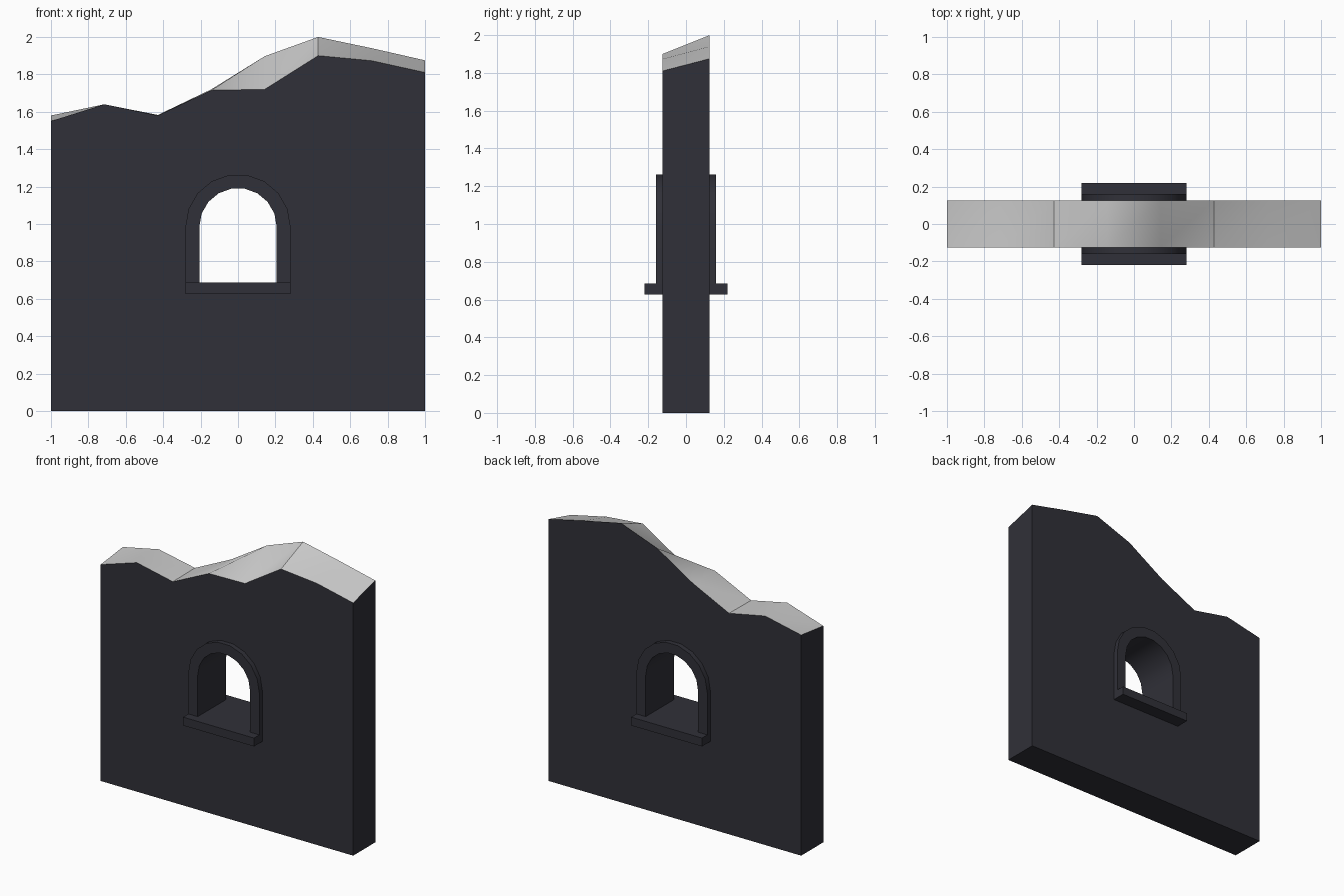
import bpy, bmesh
from math import cos, sin, pi, radians

if "Cube" in bpy.data.objects:
    bpy.data.objects.remove(bpy.data.objects["Cube"])

SPRING, SILL_TOP, SILL_BOT = 0.985, 0.686, 0.626


def material(name, rgb):
    m = bpy.data.materials.new(name)
    m.diffuse_color = (*rgb, 1)
    m.use_nodes = True
    m.node_tree.nodes["Principled BSDF"].inputs["Base Color"].default_value = m.diffuse_color
    return m


dark = material("dark_stone", (0.03, 0.03, 0.04))
grey = material("broken_stone", (0.8, 0.8, 0.8))


def add(name, bm, *mats):
    bmesh.ops.recalc_face_normals(bm, faces=bm.faces)
    me = bpy.data.meshes.new(name)
    bm.to_mesh(me)
    bm.free()
    ob = bpy.data.objects.new(name, me)
    bpy.context.collection.objects.link(ob)
    for m in mats:
        me.materials.append(m)
    return ob


def activate(ob):
    bpy.ops.object.select_all(action='DESELECT')
    ob.select_set(True)
    bpy.context.view_layer.objects.active = ob


def arch(r, bottom, steps=9):
    """Open outline: up one jamb, round the arch, down the other."""
    curve = [(r * cos(pi * i / steps), SPRING + r * sin(pi * i / steps))
             for i in range(steps + 1)]
    return [(r, bottom)] + curve + [(-r, bottom)]


def row(bm, pts, y):
    return [bm.verts.new((x, y, z)) for x, z in pts]


# Wall slab with a ragged broken top
front_z = [1.55, 1.64, 1.58, 1.715, 1.72, 1.90, 1.873, 1.81]
back_z = [1.58, 1.64, 1.583, 1.72, 1.897, 2.0, 1.94, 1.875]
xs = [-1 + 2 * i / 7 for i in range(8)]
bm = bmesh.new()
f = row(bm, list(zip(xs, front_z)), -0.125)
b = row(bm, list(zip(xs, back_z)), 0.125)
f0, f1 = row(bm, [(-1, 0), (1, 0)], -0.125)
b0, b1 = row(bm, [(-1, 0), (1, 0)], 0.125)
for face in ([f0, f1] + f[::-1], [b0, b1] + b[::-1], (f0, f1, b1, b0),
             (f0, b0, b[0], f[0]), (f1, b1, b[-1], f[-1])):
    bm.faces.new(face)
for i in range(7):
    for tri in ((f[i], f[i + 1], b[i + 1]), (f[i], b[i + 1], b[i])):
        t = bm.faces.new(tri)
        t.material_index = 1
wall = add("wall", bm, dark, grey)

# Window hole, cut to the middle of the frame thickness
bm = bmesh.new()
outline = arch(0.24, 0.65)
p, q = row(bm, outline, -0.3), row(bm, outline, 0.3)
bm.faces.new(p)
bm.faces.new(q)
for i in range(len(p)):
    j = (i + 1) % len(p)
    bm.faces.new((p[i], p[j], q[j], q[i]))
cutter = add("window_cutter", bm, dark)
cutter.hide_render = True
mod = wall.modifiers.new("window", 'BOOLEAN')
mod.operation = 'DIFFERENCE'
mod.solver = 'EXACT'
mod.object = cutter
activate(wall)
bpy.ops.object.modifier_apply(modifier="window")
bpy.data.objects.remove(cutter)

# Smooth the broken top, with two sharp creases across it
bm = bmesh.new()
bm.from_mesh(wall.data)
for face in bm.faces:
    face.smooth = face.material_index == 1
for e in bm.edges:
    if all(min(abs(v.co.x - xs[k]) for k in (2, 5)) < 1e-3 for v in e.verts):
        e.smooth = False
bm.to_mesh(wall.data)
bm.free()

# Arched window frame running through the wall
bm = bmesh.new()
inner, outer = arch(0.207, SILL_TOP), arch(0.281, SILL_TOP)
fi, fo = row(bm, inner, -0.16), row(bm, outer, -0.16)
bi, bo = row(bm, inner, 0.16), row(bm, outer, 0.16)
for s, t in ((fi, fo), (fo, bo), (bo, bi), (bi, fi)):
    for i in range(len(s) - 1):
        bm.faces.new((s[i], s[i + 1], t[i + 1], t[i]))
for i in (0, -1):
    bm.faces.new((fi[i], fo[i], bo[i], bi[i]))
activate(add("window_frame", bm, dark))
bpy.ops.object.shade_smooth_by_angle(angle=radians(30))

# Sill slab projecting on both sides
bm = bmesh.new()
bmesh.ops.create_cube(bm, size=1)
bmesh.ops.scale(bm, vec=(0.562, 0.44, SILL_TOP - SILL_BOT), verts=bm.verts)
bmesh.ops.translate(bm, vec=(0, 0, (SILL_TOP + SILL_BOT) / 2), verts=bm.verts)
add("window_sill", bm, dark)
